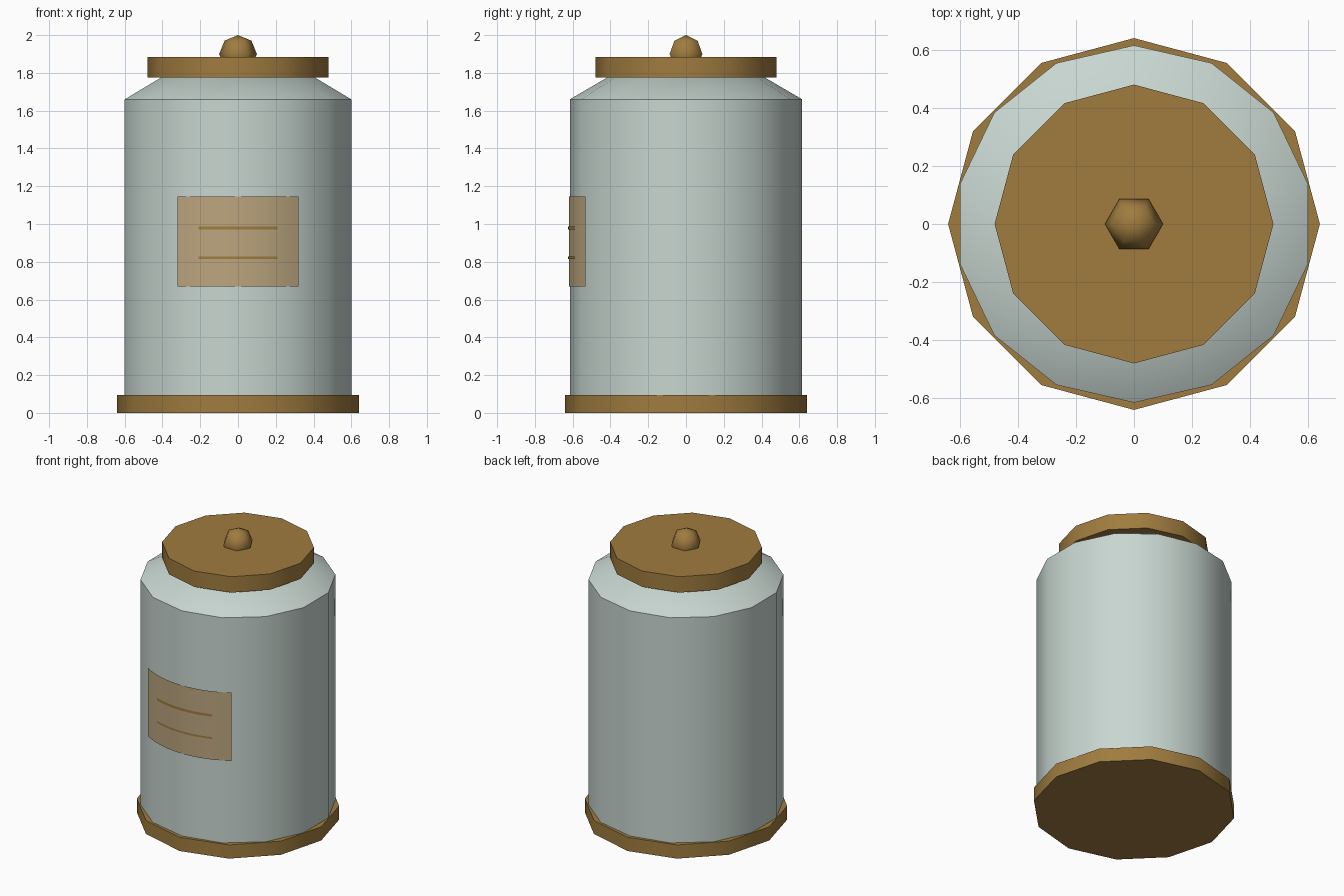
import bpy, math

if "Cube" in bpy.data.objects:
    bpy.data.objects.remove(bpy.data.objects["Cube"])


def material(name, rgb):
    m = bpy.data.materials.new(name)
    lin = [((c / 255 + 0.055) / 1.055) ** 2.4 for c in rgb]
    m.diffuse_color = (*lin, 1)
    m.use_nodes = True
    m.node_tree.nodes["Principled BSDF"].inputs["Base Color"].default_value = m.diffuse_color
    return m


BRASS = material("aged brass", (160, 124, 63))
GLAZE = material("pale grey green", (200, 214, 208))
PAPER = material("tan label", (187, 165, 126))


def finish(name, verts, faces, mat, angle=40):
    me = bpy.data.meshes.new(name)
    me.from_pydata(verts, [], faces)
    me.materials.append(mat)
    ob = bpy.data.objects.new(name, me)
    bpy.context.collection.objects.link(ob)
    bpy.ops.object.select_all(action='DESELECT')
    ob.select_set(True)
    bpy.context.view_layer.objects.active = ob
    bpy.ops.object.shade_smooth_by_angle(angle=math.radians(angle))
    return ob


def lathe(name, profile, sides, mat, angle=40):
    """Closed turned solid; profile is (radius, z) from bottom to top, first vertex on +y."""
    verts, faces = [], []
    for r, z in profile:
        for i in range(sides):
            a = math.pi / 2 + 2 * math.pi * i / sides
            verts.append((r * math.cos(a), r * math.sin(a), z))
    for k in range(len(profile) - 1):
        for i in range(sides):
            j = (i + 1) % sides
            a, b = k * sides, (k + 1) * sides
            faces.append((a + i, a + j, b + j, b + i))
    faces.append(tuple(reversed(range(sides))))
    top = (len(profile) - 1) * sides
    faces.append(tuple(range(top, top + sides)))
    return finish(name, verts, faces, mat, angle)


def curved_plate(name, radius, half_angle, z0, z1, mat, steps=14):
    """Upright sheet wrapped round the front of the jar."""
    verts, faces = [], []
    for i in range(steps + 1):
        a = math.radians(-half_angle + 2 * half_angle * i / steps)
        x, y = radius * math.sin(a), -radius * math.cos(a)
        verts += [(x, y, z0), (x, y, z1)]
    for i in range(steps):
        a = 2 * i
        faces.append((a, a + 2, a + 3, a + 1))
    return finish(name, verts, faces, mat)


# Base and lid discs
lathe("base", [(0.64, 0), (0.64, 0.095)], 12, BRASS)
lathe("lid", [(0.48, 1.775), (0.48, 1.885)], 12, BRASS)

# Jar body with sloping shoulder
lathe("jar_body", [(0.615, 0.08), (0.615, 1.66), (0.415, 1.777)], 14, GLAZE)

# Knob on the lid
bpy.ops.mesh.primitive_uv_sphere_add(segments=6, ring_count=4, radius=0.1,
                                     location=(0, 0, 1.9), rotation=(0, 0, math.pi / 2))
knob = bpy.context.object
knob.name = "lid_knob"
knob.data.materials.append(BRASS)
bpy.ops.object.shade_smooth_by_angle(angle=math.radians(60))

# Front label with two ruled lines
curved_plate("label", 0.62, 31.1, 0.67, 1.145, PAPER)
curved_plate("label_line_upper", 0.624, 19.7, 0.97, 0.988, BRASS)
curved_plate("label_line_lower", 0.624, 19.7, 0.815, 0.828, BRASS)
